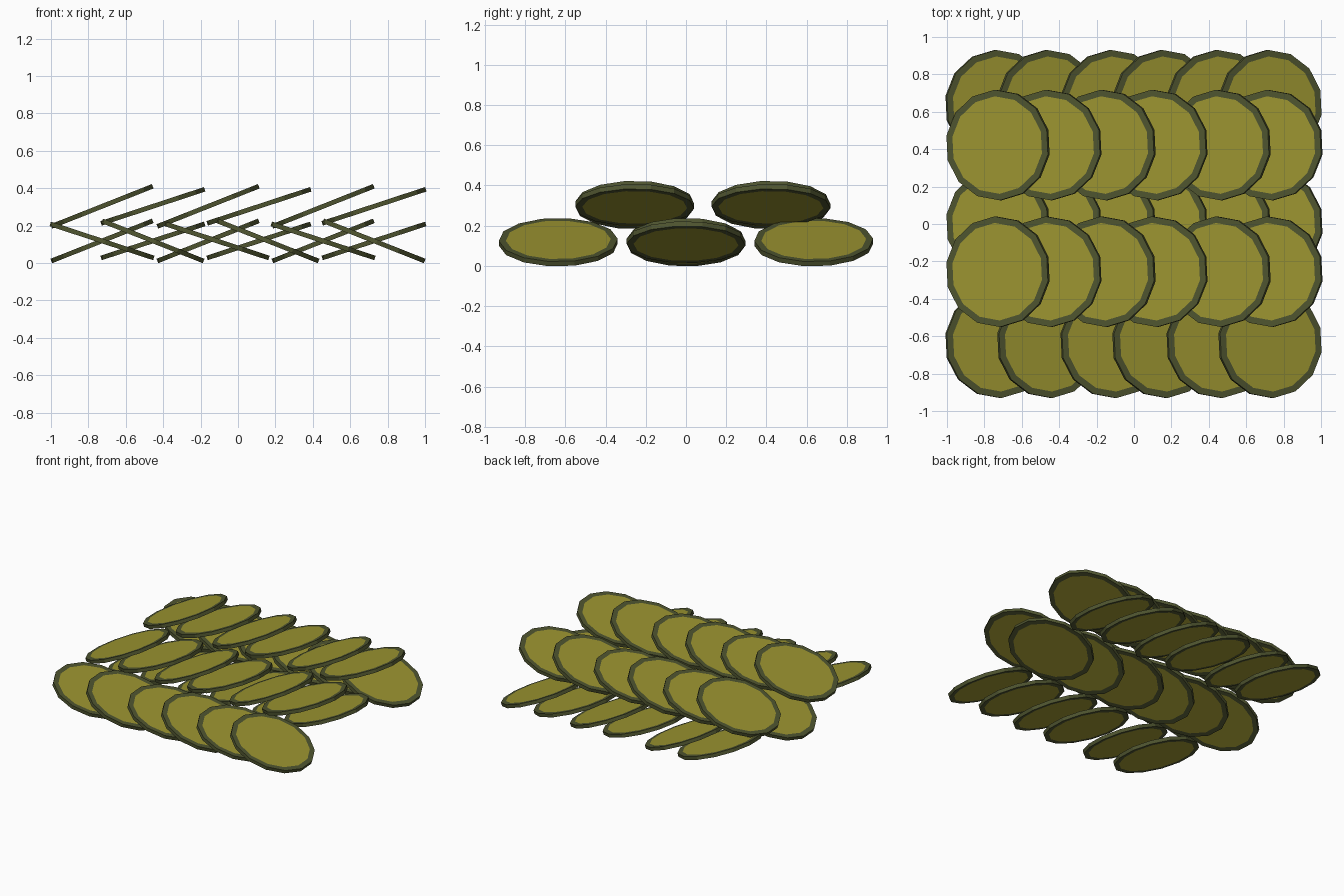
import bpy, bmesh, math
from mathutils import Matrix

if "Cube" in bpy.data.objects:
    bpy.data.objects.remove(bpy.data.objects["Cube"])

SIDES, RADIUS, THICK, RIM = 14, 0.296, 0.025, 0.034


def material(name, rgb):
    m = bpy.data.materials.new(name)
    m.diffuse_color = (*rgb, 1)
    m.use_nodes = True
    m.node_tree.nodes["Principled BSDF"].inputs["Base Color"].default_value = m.diffuse_color
    return m


gold = material("olive gold", (0.335, 0.300, 0.030))
edge = material("dark olive", (0.078, 0.090, 0.029))

# One flat low-poly disc: dark rim, gold inset faces on both sides
bm = bmesh.new()
bmesh.ops.create_cone(bm, cap_ends=True, segments=SIDES, radius1=RADIUS,
                      radius2=RADIUS, depth=THICK)
# a vertex lies near +y/-y, flat edges near +x/-x, with a slight spin
first = max(bm.verts, key=lambda v: v.co.y)
turn = math.pi / 2 - math.atan2(first.co.y, first.co.x) + math.radians(3)
bmesh.ops.rotate(bm, verts=bm.verts, matrix=Matrix.Rotation(turn, 3, 'Z'))
caps = [f for f in bm.faces if len(f.verts) == SIDES]
bmesh.ops.inset_individual(bm, faces=caps, thickness=RIM, use_even_offset=True)
for f in bm.faces:
    f.material_index = 0 if len(f.verts) == SIDES else 1
disc = bpy.data.meshes.new("disc")
bm.to_mesh(disc)
bm.free()
disc.materials.append(gold)
disc.materials.append(edge)

# Rows of overlapping tilted discs: (name, y, z, half turn)
ROWS = [
    ("front_lower_disc", -0.635, 0.118, True),
    ("middle_lower_disc", 0.0, 0.118, False),
    ("back_lower_disc", 0.635, 0.118, True),
    ("front_upper_disc", -0.255, 0.303, False),
    ("back_upper_disc", 0.422, 0.303, False),
]
XS = [-0.727, -0.455, -0.160, 0.112, 0.455, 0.727]

for name, y, z, flip in ROWS:
    for i, x in enumerate(XS):
        tilt = math.radians(21.6 if i % 2 == 0 else 18.2)
        o = bpy.data.objects.new(f"{name}_{i + 1}", disc)
        bpy.context.collection.objects.link(o)
        spin = Matrix.Rotation(math.pi if flip else 0, 4, 'Z')
        o.matrix_world = (Matrix.Translation((-x if flip else x, y, z)) @ spin
                          @ Matrix.Rotation(-tilt, 4, 'Y'))
